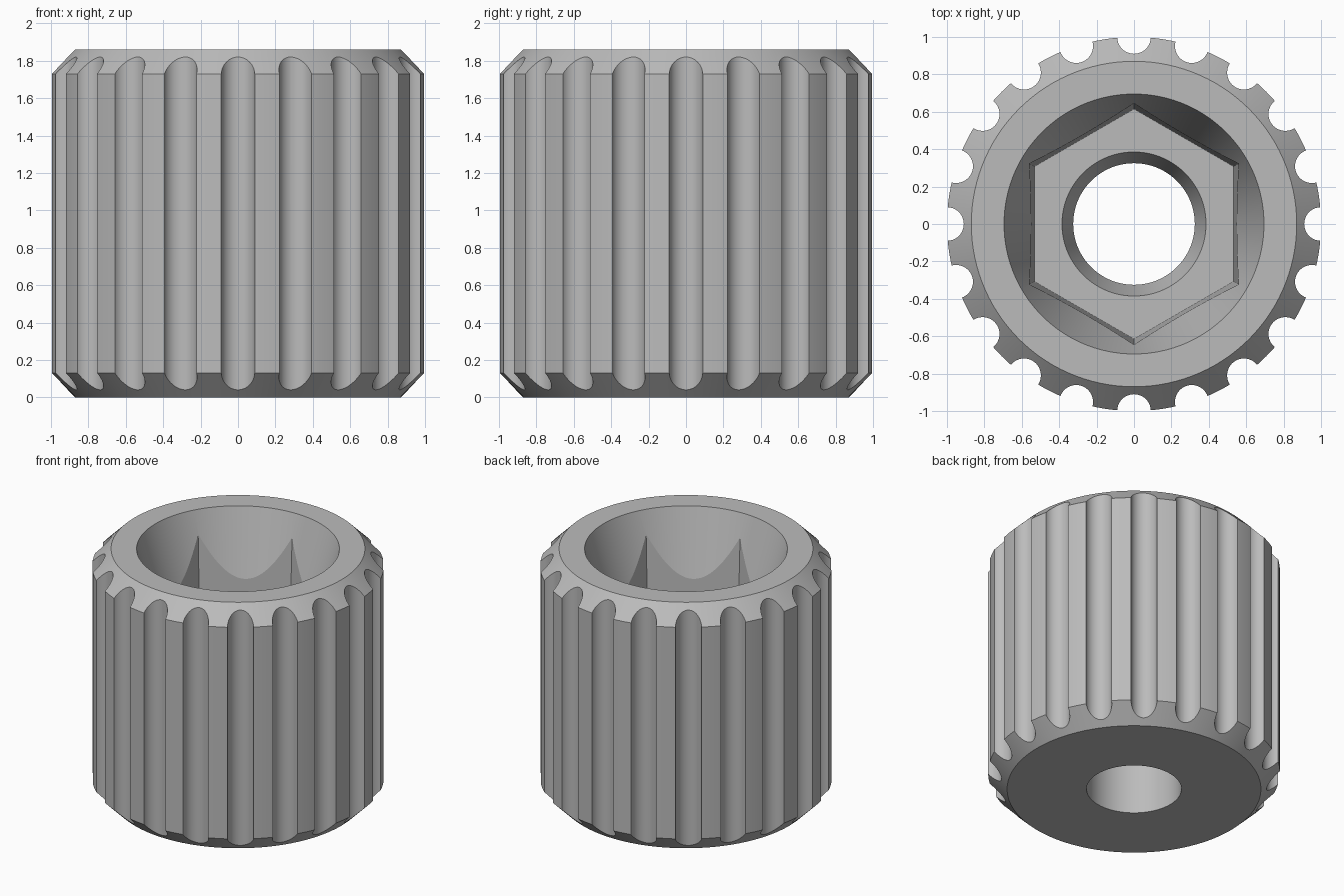
import bpy, bmesh, math
from mathutils import Matrix, Vector

HEIGHT = 1.86
GROOVES = 20
FLOOR_Z = 0.83

if "Cube" in bpy.data.objects:
    bpy.data.objects.remove(bpy.data.objects["Cube"], do_unlink=True)

grey = bpy.data.materials.new("plain_grey")
grey.use_nodes = True
colour = (0.5, 0.5, 0.5, 1)
grey.diffuse_color = colour
grey.node_tree.nodes["Principled BSDF"].inputs["Base Color"].default_value = colour


def make_object(name, bm):
    bmesh.ops.recalc_face_normals(bm, faces=bm.faces)
    mesh = bpy.data.meshes.new(name)
    bm.to_mesh(mesh)
    bm.free()
    mesh.materials.append(grey)
    obj = bpy.data.objects.new(name, mesh)
    bpy.context.collection.objects.link(obj)
    return obj


def lathe(name, profile, steps=120):
    """Spin a closed (radius, height) profile around z."""
    bm = bmesh.new()
    rings = []
    for i in range(steps):
        turn = Matrix.Rotation(math.tau * i / steps, 3, "Z")
        rings.append([bm.verts.new(turn @ Vector((r, 0, z))) for r, z in profile])
    n = len(profile)
    for i, ring in enumerate(rings):
        nxt = rings[(i + 1) % steps]
        for j in range(n):
            k = (j + 1) % n
            bm.faces.new((ring[j], nxt[j], nxt[k], ring[k]))
    return make_object(name, bm)


def cut(target, cutter):
    mod = target.modifiers.new(cutter.name, "BOOLEAN")
    mod.operation = "DIFFERENCE"
    mod.solver = "EXACT"
    mod.object = cutter
    bpy.context.view_layer.objects.active = target
    bpy.ops.object.modifier_apply(modifier=mod.name)
    bpy.data.objects.remove(cutter, do_unlink=True)


# Chamfered body with a tapering mouth that runs into a straight bore
knob = lathe("knurled_knob", [
    (0.325, 0), (0.87, 0), (1, 0.13), (1, HEIGHT - 0.13),
    (0.87, HEIGHT), (0.695, HEIGHT), (0.325, 0.63)])

# Round grip grooves around the rim
bm = bmesh.new()
for i in range(GROOVES):
    place = (Matrix.Rotation(math.tau * i / GROOVES, 4, "Z")
             @ Matrix.Translation((1, 0, HEIGHT / 2)))
    bmesh.ops.create_cone(bm, cap_ends=True, segments=40, radius1=0.09,
                          radius2=0.09, depth=HEIGHT + 0.4, matrix=place)
cut(knob, make_object("groove_cutter", bm))

# Slightly drafted hexagonal socket, corners towards front and back
bm = bmesh.new()
top = HEIGHT + 0.1
place = (Matrix.Translation((0, 0, (FLOOR_Z + top) / 2))
         @ Matrix.Rotation(math.pi / 2, 4, "Z"))
bmesh.ops.create_cone(bm, cap_ends=True, segments=6, radius1=0.615,
                      radius2=0.655, depth=top - FLOOR_Z, matrix=place)
# Align one corner exactly with the y axis
corner = max((v.co for v in bm.verts), key=lambda c: c.y)
bmesh.ops.rotate(bm, verts=bm.verts, cent=(0, 0, 0), matrix=Matrix.Rotation(
    math.pi / 2 - math.atan2(corner.y, corner.x), 3, "Z"))
cut(knob, make_object("socket_cutter", bm))

# Smooth the curved walls, keep the creases
bpy.ops.object.select_all(action="DESELECT")
knob.select_set(True)
bpy.context.view_layer.objects.active = knob
bpy.ops.object.shade_smooth_by_angle(angle=math.radians(15))
